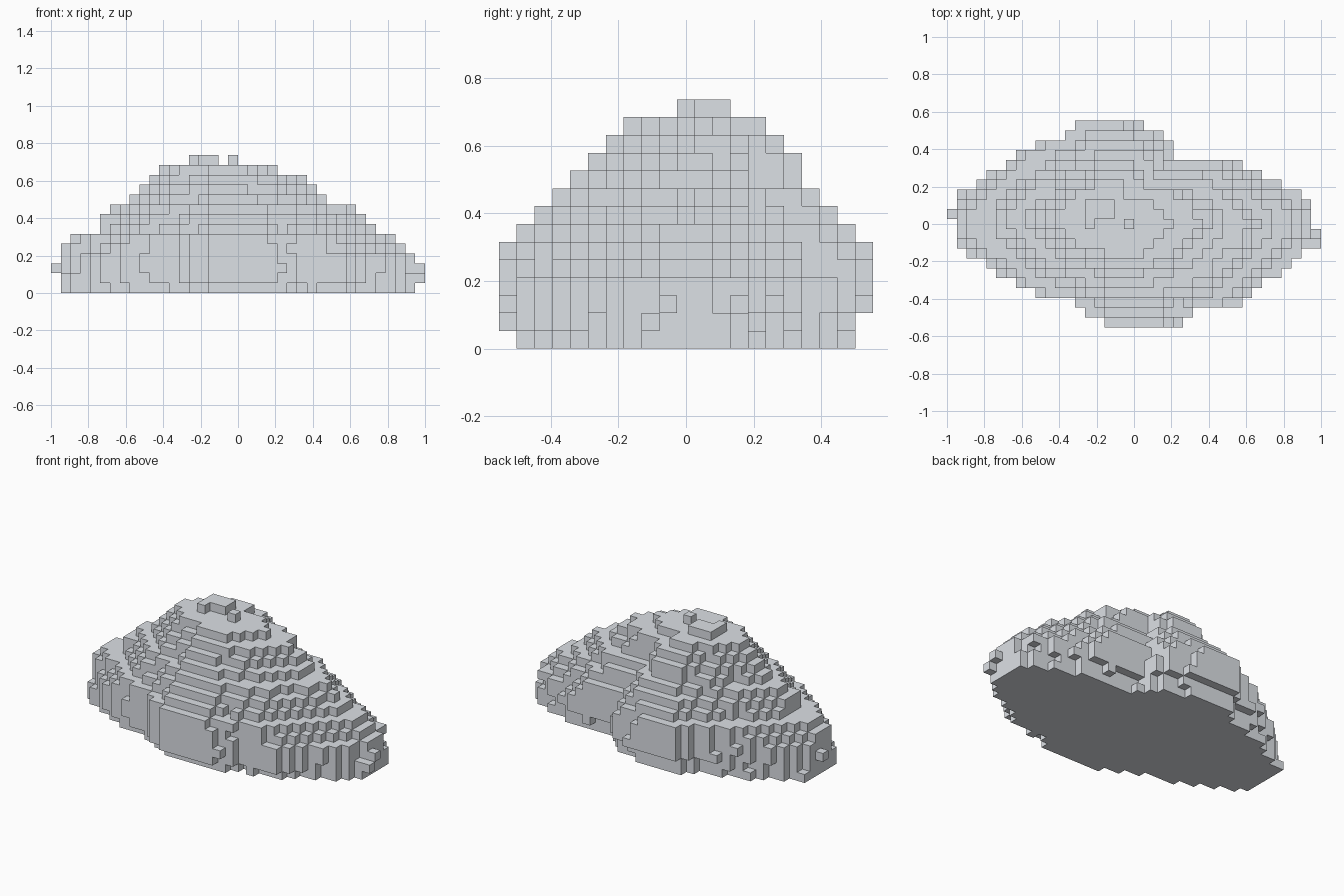
import bpy
import bmesh
from mathutils import Vector, noise

cube = bpy.data.objects.get("Cube")
if cube:
    bpy.data.objects.remove(cube, do_unlink=True)

NX, NY = 38, 21
CELL = 2 / NX

# Footprint of the boulder: front and back edges along its length
FRONT = [(-.95, -.14), (-.84, -.19), (-.75, -.25), (-.6, -.34), (-.35, -.41), (-.22, -.5),
         (-.1, -.55), (.18, -.55), (.3, -.48), (.56, -.43), (.65, -.35), (.8, -.24), (.95, -.14)]
BACK = [(-.95, .19), (-.8, .25), (-.67, .34), (-.55, .4), (-.4, .46), (-.28, .54),
        (-.03, .54), (.14, .49), (.2, .43), (.22, .34), (.55, .34), (.64, .27), (.85, .2), (.95, .15)]

# Reach of each layer, bottom to top: left, right, front, back
LAYERS = [(-.95, .95, .5, .5), (-.95, .95, .55, .5), (-.95, .95, .55, .55),
          (-.95, .95, .55, .55), (-.95, .9, .55, .55), (-.9, .84, .55, .55),
          (-.76, .74, .5, .5), (-.74, .68, .45, .45), (-.68, .63, .4, .4),
          (-.58, .48, .34, .34), (-.53, .42, .29, .34), (-.47, .37, .24, .29),
          (-.42, .21, .19, .24)]


def edge(points, x):
    """Linear interpolation along an outline."""
    for (xa, ya), (xb, yb) in zip(points, points[1:]):
        if xa <= x <= xb:
            return ya + (yb - ya) * (x - xa) / (xb - xa)
    return 0


def centre(i, j):
    return (i + .5) * CELL - 1, (j + .5 - NY / 2) * CELL


# Fill the stacked layers with cells; rims are ragged and the ends round off higher up
cells = set()
for k, (left, right, front, back) in enumerate(LAYERS):
    power = 40 if k < 2 else 14 if k < 4 else 5
    for i in range(NX):
        for j in range(NY):
            x, y = centre(i, j)
            if not left < x < right:
                continue
            u = 2 * (x - left) / (right - left) - 1
            taper = (1 - abs(u) ** power) ** .5
            rag = .025 * noise.noise(Vector((i * .55, k * .7, 3 if y > 0 else 8)))
            lo = max((edge(FRONT, .95 * u) * front / .55 - rag) * taper, -front)
            hi = min((edge(BACK, .95 * u) * back / .55 + rag) * taper, back)
            if lo < y < hi:
                cells.add((i, j, k))


def add_block(x0, x1, y0, y1, k0, k1):
    """Add every cell centred inside a small box."""
    for i in range(NX):
        for j in range(NY):
            x, y = centre(i, j)
            if x0 < x < x1 and y0 < y < y1:
                cells.update((i, j, k) for k in range(k0, k1 + 1))


# Crest knobs and the knobs on both ends
add_block(-.27, -.1, .02, .14, 13, 13)
add_block(-.27, -.2, -.04, .03, 13, 13)
add_block(-.06, .01, -.03, .03, 13, 13)
add_block(-1, -.94, .02, .09, 2, 2)
add_block(.94, 1, -.14, -.07, 1, 1)
add_block(.94, 1, -.08, -.02, 2, 2)

# Outer skin of the cells
bm = bmesh.new()
verts = {}


def corner(p):
    if p not in verts:
        verts[p] = bm.verts.new((p[0] * CELL - 1, (p[1] - NY / 2) * CELL, p[2] * CELL))
    return verts[p]


for cell in sorted(cells):
    for axis in range(3):
        b, c = (axis + 1) % 3, (axis + 2) % 3
        for side in (0, 1):
            near = list(cell)
            near[axis] += 2 * side - 1
            if tuple(near) in cells:
                continue
            ring = []
            for db, dc in ((0, 0), (1, 0), (1, 1), (0, 1)):
                p = list(cell)
                p[axis] += side
                p[b] += db
                p[c] += dc
                ring.append(corner(tuple(p)))
            bm.faces.new(ring if side else ring[::-1])

mesh = bpy.data.meshes.new("boulder")
bm.to_mesh(mesh)
bm.free()
boulder = bpy.data.objects.new("boulder", mesh)
bpy.context.scene.collection.objects.link(boulder)

# Stone colour
stone = bpy.data.materials.new("stone grey")
stone.use_nodes = True
colour = (.72, .75, .79, 1)
stone.diffuse_color = colour
stone.node_tree.nodes["Principled BSDF"].inputs["Base Color"].default_value = colour
mesh.materials.append(stone)
